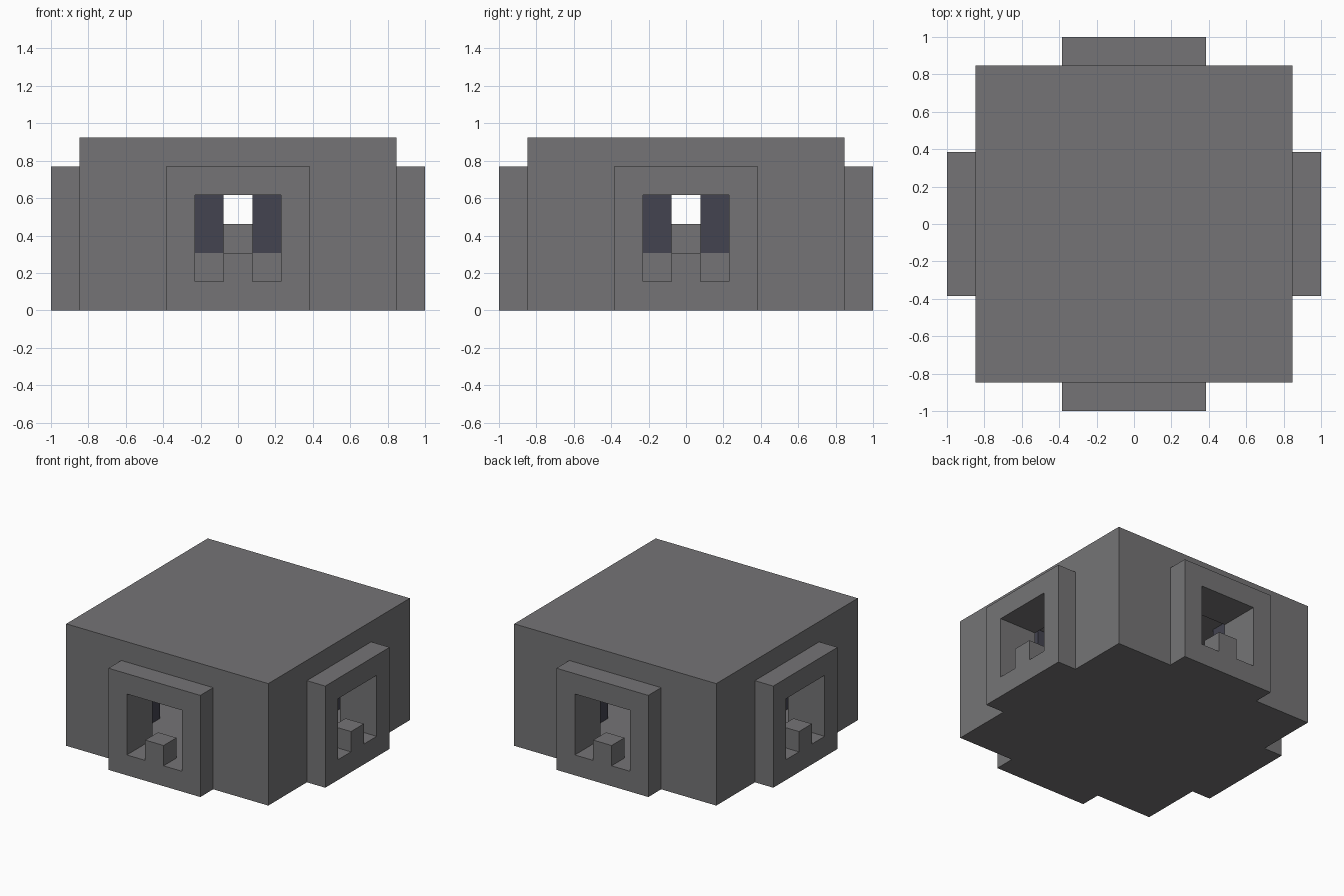
import bpy
from mathutils import Vector

default = bpy.data.objects.get("Cube")
if default:
    bpy.data.objects.remove(default, do_unlink=True)

U = 2 / 13  # one building block


def material(name, color):
    m = bpy.data.materials.new(name)
    m.use_nodes = True
    m.diffuse_color = (*color, 1)
    m.node_tree.nodes["Principled BSDF"].inputs["Base Color"].default_value = (*color, 1)
    return m


stone = material("grey stone", (0.178, 0.175, 0.181))
dark = material("dark blue stone", (0.056, 0.056, 0.079))


def box(name, center, size, z0, z1, mat):
    """Box in block units: centre and size in plan, bottom and top height."""
    bpy.ops.mesh.primitive_cube_add(size=1)
    ob = bpy.context.object
    ob.name = name
    scale = Vector((size[0], size[1], z1 - z0)) * U
    place = Vector((center[0], center[1], (z0 + z1) / 2)) * U
    for v in ob.data.vertices:
        v.co = v.co * scale + place
    ob.data.materials.append(mat)
    return ob


def combine(target, helper, operation):
    mod = target.modifiers.new(helper.name, 'BOOLEAN')
    mod.operation = operation
    mod.solver = 'EXACT'
    mod.object = helper
    helper.hide_render = True
    helper.hide_set(True)
    helper.display_type = 'WIRE'


# Hollow hall with a projecting doorway on each side
hall = box("hall", (0, 0), (11, 11), 0, 6, stone)
for axis, long_side in (("x", (13, 5)), ("y", (5, 13))):
    combine(hall, box("doorway_bar_" + axis, (0, 0), long_side, 0, 5, stone), 'UNION')
combine(hall, box("room_cutter", (0, 0), (9, 9), 1, 5, stone), 'DIFFERENCE')
for axis, long_side in (("x", (14, 3)), ("y", (3, 14))):
    combine(hall, box("tunnel_cutter_" + axis, (0, 0), long_side, 1, 4, stone), 'DIFFERENCE')

# Threshold block in the middle of each doorway
for side, spot in (("front", (0, -6)), ("back", (0, 6)), ("left", (6, 0)), ("right", (-6, 0))):
    box(side + "_threshold", spot, (1, 1), 1, 2, stone)

# Central altar
box("altar_base", (0, 0), (3, 3), 1, 2, stone)
box("altar_block", (0, 0), (1, 1), 2, 3, stone)

# Dark posts around the altar and tall pillars near the room corners
for sx in (-1, 1):
    for sy in (-1, 1):
        corner = ("back" if sy > 0 else "front") + ("_left" if sx > 0 else "_right")
        box(corner + "_altar_post", (sx, sy), (1, 1), 2, 4, dark)
        box(corner + "_pillar", (3 * sx, 3 * sy), (1, 1), 1, 5, dark)
